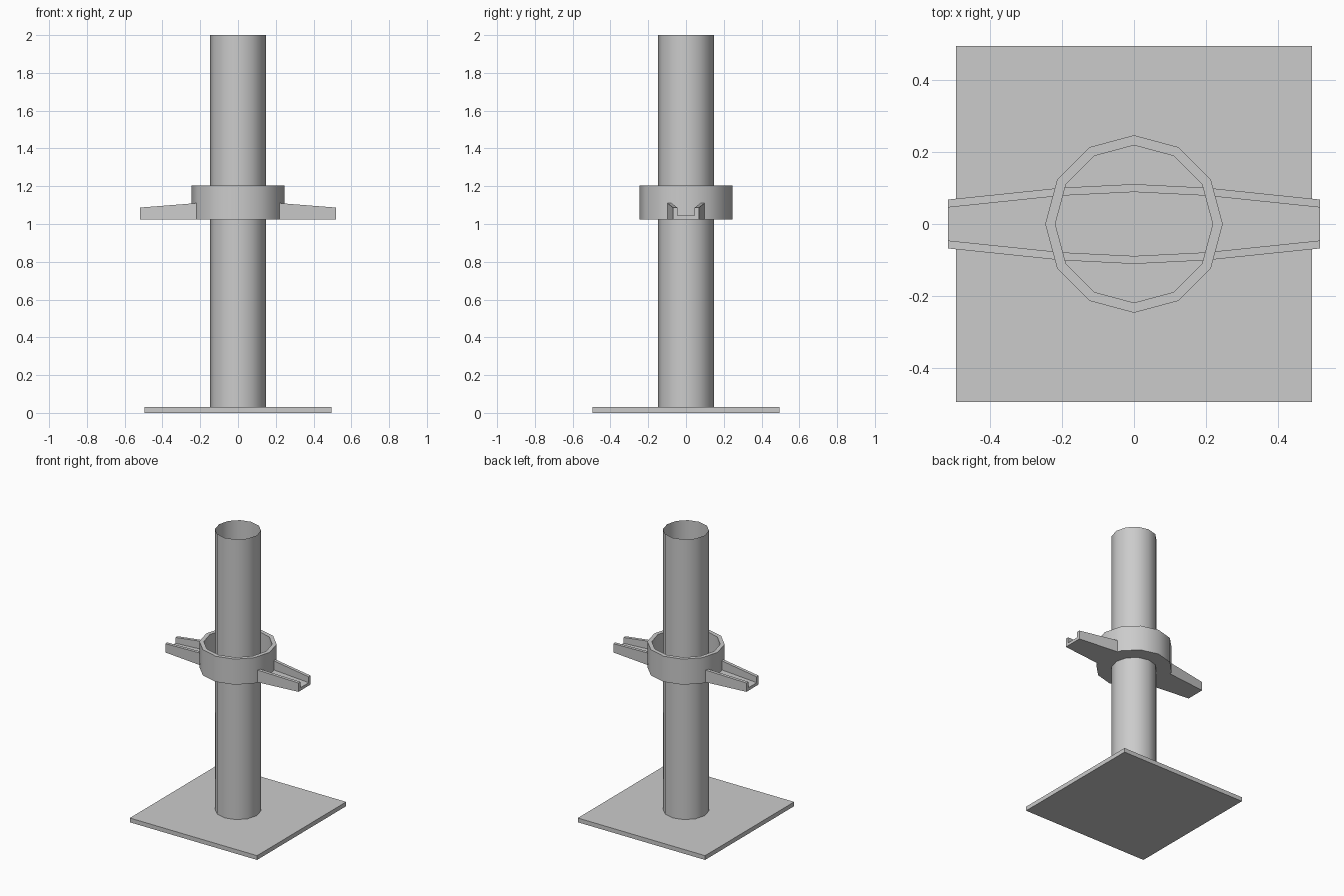
import bpy, bmesh, math

if "Cube" in bpy.data.objects:
    bpy.data.objects.remove(bpy.data.objects["Cube"])


def make_object(name, bm, smooth=False):
    bmesh.ops.recalc_face_normals(bm, faces=bm.faces)
    mesh = bpy.data.meshes.new(name)
    bm.to_mesh(mesh)
    bm.free()
    ob = bpy.data.objects.new(name, mesh)
    bpy.context.collection.objects.link(ob)
    if smooth:
        bpy.ops.object.select_all(action='DESELECT')
        ob.select_set(True)
        bpy.context.view_layer.objects.active = ob
        bpy.ops.object.shade_smooth_by_angle(angle=math.radians(35))
    return ob


def lathe(name, profile, sides=12):
    """Revolve an (radius, z) profile around the z axis."""
    bm = bmesh.new()
    rings = [[bm.verts.new((r * math.cos(2 * math.pi * i / sides),
                            r * math.sin(2 * math.pi * i / sides), z))
              for i in range(sides)] for r, z in profile]
    for a, b in zip(rings, rings[1:]):
        for i in range(sides):
            j = (i + 1) % sides
            bm.faces.new((a[i], a[j], b[j], b[i]))
    return bm, rings


# Square base plate
bm = bmesh.new()
bmesh.ops.create_cube(bm, size=1)
for v in bm.verts:
    v.co.x *= 0.99
    v.co.y *= 0.99
    v.co.z = 0.03 if v.co.z > 0 else 0.0
make_object("base_plate", bm)

# Thin open tube
bm, _ = lathe("tube", [(0.147, 0.03), (0.147, 2.0)])
make_object("tube", bm, smooth=True)

# Cup shaped collar with a closed floor
bm, rings = lathe("collar", [(0.247, 1.025), (0.247, 1.205), (0.219, 1.205), (0.219, 1.04)])
bm.faces.new(rings[0])
bm.faces.new(rings[-1])
make_object("collar", bm, smooth=True)

# Channel shaped handle running through the collar, tapering to both ends
bm = bmesh.new()
sections = []
for x, half, top in [(-0.518, 0.068, 1.087), (-0.2, 0.101, 1.112), (0, 0.111, 1.112),
                     (0.2, 0.101, 1.112), (0.518, 0.068, 1.087)]:
    inner = half - 0.022
    pts = [(-half, 1.025), (half, 1.025), (half, top), (inner, top),
           (inner, 1.046), (-inner, 1.046), (-inner, top), (-half, top)]
    sections.append([bm.verts.new((x, y, z)) for y, z in pts])
for a, b in zip(sections, sections[1:]):
    for i in range(8):
        j = (i + 1) % 8
        bm.faces.new((a[i], a[j], b[j], b[i]))
bm.faces.new(sections[0])
bm.faces.new(sections[-1])
make_object("handle", bm)
